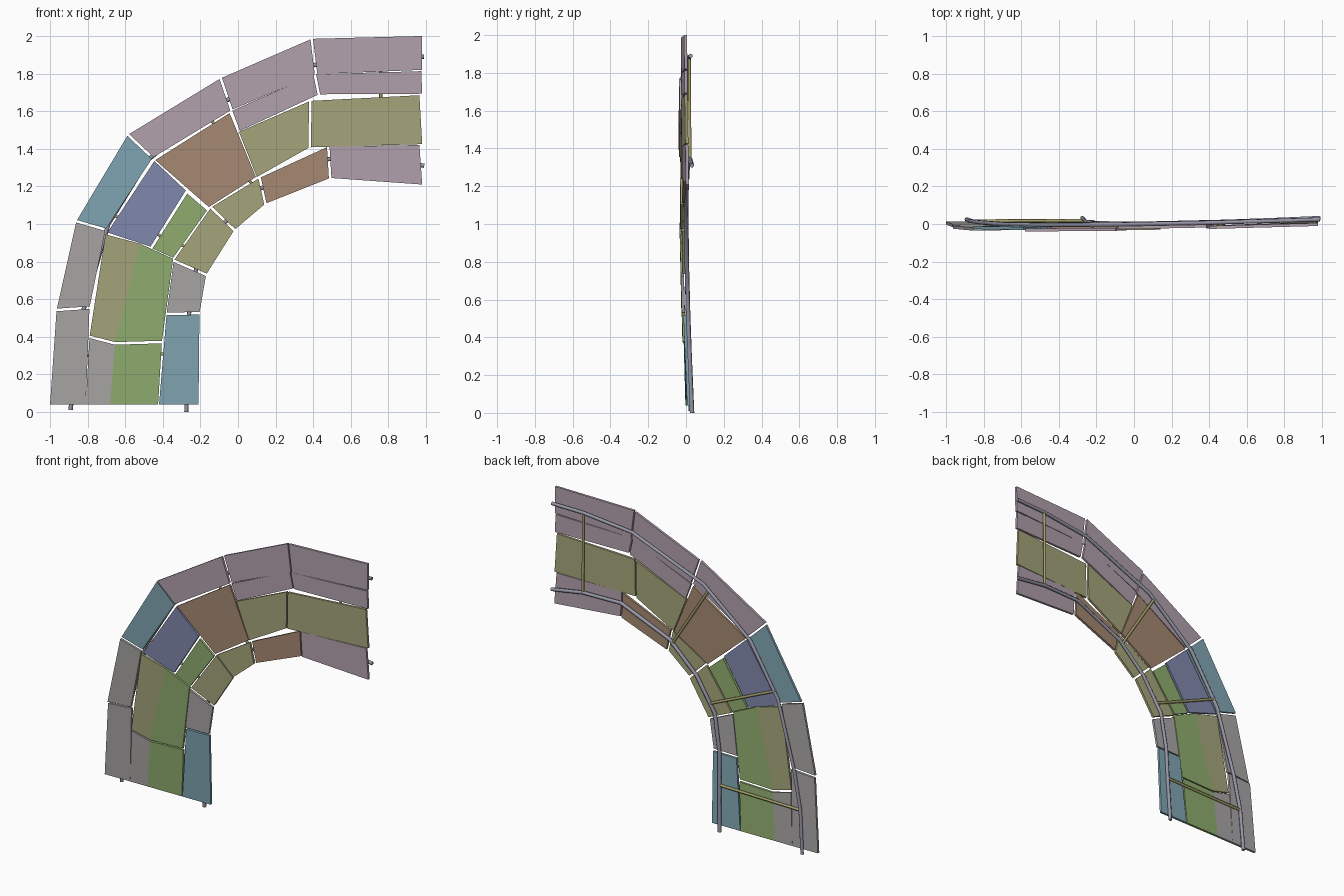
import bpy, bmesh, math

if "Cube" in bpy.data.objects:
    bpy.data.objects.remove(bpy.data.objects["Cube"])

THICK = 0.016
GAP = 0.007


def depth(x, z):
    """Front surface: gently bulged forward halfway round the bend."""
    a = math.atan2(z, 1 - x)
    r = math.hypot(z, 1 - x)
    return 0.004 - 0.028 * math.sin(2 * a) - 0.01 * (r - 1.2) / 0.8


def paint(ob, color):
    m = bpy.data.materials.new(ob.name + "_color")
    m.diffuse_color = (*color, 1)
    m.use_nodes = True
    m.node_tree.nodes["Principled BSDF"].inputs["Base Color"].default_value = m.diffuse_color
    ob.data.materials.append(m)


def panel(name, quad, color, shift):
    bm = bmesh.new()
    front = [bm.verts.new((x, depth(x, z) + shift, z)) for x, z in quad]
    back = [bm.verts.new((x, depth(x, z) + shift + THICK, z)) for x, z in quad]
    bm.faces.new(front)
    bm.faces.new(back[::-1])
    for i in range(4):
        j = (i + 1) % 4
        bm.faces.new((front[j], front[i], back[i], back[j]))
    bmesh.ops.recalc_face_normals(bm, faces=bm.faces)
    me = bpy.data.meshes.new(name)
    bm.to_mesh(me)
    bm.free()
    ob = bpy.data.objects.new(name, me)
    bpy.context.collection.objects.link(ob)
    paint(ob, color)


def toward(p, q, d):
    t = d / math.dist(p, q)
    return (p[0] + (q[0] - p[0]) * t, p[1] + (q[1] - p[1]) * t)


def course(name, seams, colors):
    """Row of plates between successive seams (outer x, z, inner x, z)."""
    n = len(seams) - 1
    for i in range(n):
        a, b, c, d = seams[i][:2], seams[i][2:], seams[i + 1][2:], seams[i + 1][:2]
        g0 = GAP if i > 0 else 0
        g1 = GAP if i < n - 1 else 0
        quad = (toward(a, d, g0), toward(b, c, g0), toward(c, b, g1), toward(d, a, g1))
        panel(f"{name}_{i + 1}", quad, colors[i % len(colors)], 0.004 * (-1) ** i)


GREY, TEAL, MAUVE = (.40, .38, .38), (.22, .38, .45), (.45, .36, .42)
BLUE, GREEN, OLIVE, RUST = (.22, .25, .42), (.28, .42, .16), (.38, .38, .20), (.38, .25, .17)

# Outer edge of the bend
course("outer_plate", [
    (-1.0, .04, -.81, .04), (-.965, .543, -.79, .555), (-.86, 1.015, -.705, .97),
    (-.585, 1.475, -.455, 1.352), (-.092, 1.775, -.035, 1.607),
    (.392, 1.985, .415, 1.797), (.98, 2.0, .98, 1.82)],
    [GREY, GREY, TEAL, MAUVE, MAUVE, MAUVE])
# Narrow strip under the upper outer plates
course("narrow_plate", [
    (-.03, 1.603, .01, 1.495), (.408, 1.797, .43, 1.69), (.975, 1.813, .98, 1.693)],
    [MAUVE])
# Middle plates
course("upper_middle_plate", [
    (.005, 1.49, .1, 1.25), (.385, 1.655, .38, 1.408), (.965, 1.685, .98, 1.425)],
    [OLIVE])
course("corner_plate", [(-.44, 1.34, -.155, 1.09), (-.045, 1.59, .095, 1.25)], [RUST])
course("shoulder_plate", [(-.695, .955, -.465, .88), (-.445, 1.335, -.278, 1.178)], [BLUE])
course("small_plate", [(-.455, .87, -.345, .82), (-.27, 1.162, -.165, 1.072)], [GREEN])
course("lower_middle_plate", [
    (-.81, .04, -.68, .04), (-.79, .4, -.655, .365), (-.705, .945, -.52, .895)],
    [GREY, OLIVE])
course("lower_green_plate", [
    (-.68, .04, -.425, .04), (-.655, .365, -.405, .372), (-.52, .895, -.345, .815)],
    [GREEN])
# Inner edge of the bend
course("inner_plate", [
    (-.42, .04, -.21, .04), (-.38, .522, -.205, .525), (-.342, .805, -.17, .73),
    (-.143, 1.088, -.02, .968), (.115, 1.245, .145, 1.108),
    (.48, 1.412, .49, 1.245), (.965, 1.42, .98, 1.21)],
    [TEAL, GREY, OLIVE, OLIVE, RUST, MAUVE])


def rod(name, pts, radius, color):
    cu = bpy.data.curves.new(name, 'CURVE')
    cu.dimensions = '3D'
    cu.bevel_depth = radius
    cu.bevel_resolution = 1
    cu.use_fill_caps = True
    sp = cu.splines.new('POLY')
    sp.points.add(len(pts) - 1)
    for p, (x, z) in zip(sp.points, pts):
        p.co = (x, depth(x, z) + 0.029, z, 1)
    ob = bpy.data.objects.new(name, cu)
    bpy.context.collection.objects.link(ob)
    paint(ob, color)


# Two bent rails behind the plates
rod("outer_rail", [(-.89, .01), (-.87, .3), (-.82, .55), (-.69, 1.0), (-.48, 1.34),
                   (-.13, 1.63), (.4, 1.845), (.76, 1.885), (.99, 1.89)], .012, (.3, .3, .38))
rod("inner_rail", [(-.275, 0), (-.265, .31), (-.26, .525), (-.22, .78), (-.08, 1.0),
                   (.12, 1.19), (.48, 1.345), (.76, 1.345), (.99, 1.31)], .012, (.3, .3, .38))
# Cross bars joining the rails
for i, (p, q) in enumerate([((.76, 1.885), (.76, 1.345)), ((-.17, 1.6), (.1, 1.17)),
                            ((-.67, 1.05), (-.19, .84)), ((-.87, .3), (-.265, .31))]):
    rod(f"cross_bar_{i + 1}", [p, q], .009, (.38, .36, .15))
